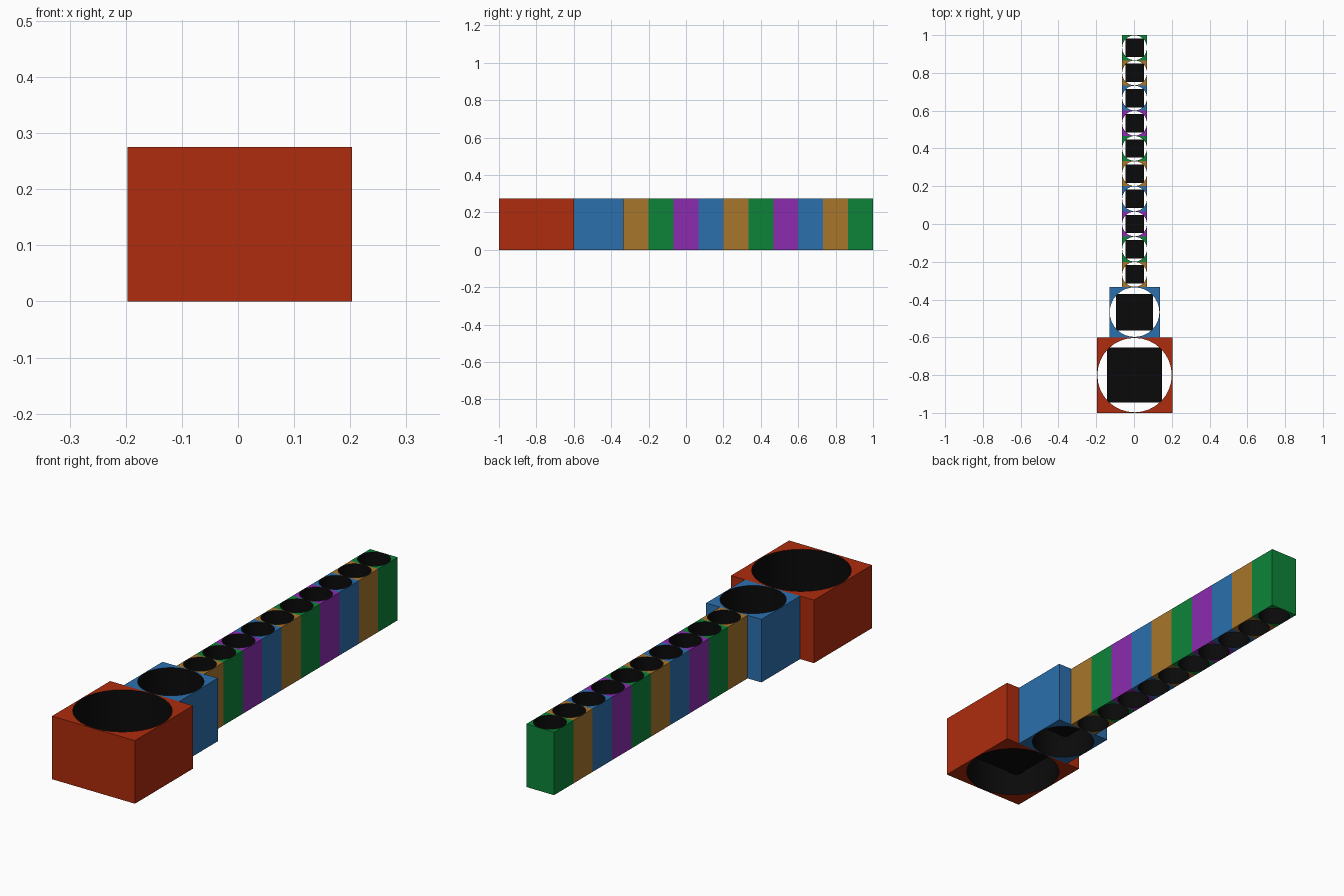
import bpy, bmesh, math

if "Cube" in bpy.data.objects:
    bpy.data.objects.remove(bpy.data.objects["Cube"])

HEIGHT = 0.275
SEGMENTS = 32      # multiple of 8 so the square corners are hit exactly
CENTRE_X = 0.003
PLATE_Z = 0.10


def material(name, rgb):
    mat = bpy.data.materials.new(name)
    mat.diffuse_color = (*rgb, 1)
    mat.use_nodes = True
    mat.node_tree.nodes["Principled BSDF"].inputs["Base Color"].default_value = mat.diffuse_color
    return mat


BLACK = material("black", (0.003, 0.003, 0.003))
RED = material("red", (0.42, 0.025, 0.004))
BLUE = material("blue", (0.025, 0.16, 0.42))
BROWN = material("brown", (0.39, 0.18, 0.025))
GREEN = material("green", (0.004, 0.23, 0.04))
PURPLE = material("purple", (0.26, 0.024, 0.43))


def finish(bm, name, location, mats):
    mesh = bpy.data.meshes.new(name)
    bmesh.ops.recalc_face_normals(bm, faces=bm.faces)
    bm.to_mesh(mesh)
    bm.free()
    obj = bpy.data.objects.new(name, mesh)
    obj.location = location
    for m in mats:
        mesh.materials.append(m)
    bpy.context.collection.objects.link(obj)
    return obj


# Square block with a round through-hole lined in black
def block(name, size, y, mat):
    bm = bmesh.new()
    half, radius = size / 2, size / 2 * 0.985
    rings = []
    for r_outer, z in ((True, 0), (True, HEIGHT), (False, HEIGHT), (False, 0)):
        ring = []
        for i in range(SEGMENTS):
            a = 2 * math.pi * i / SEGMENTS
            c, s = math.cos(a), math.sin(a)
            r = half / max(abs(c), abs(s)) if r_outer else radius
            ring.append(bm.verts.new((r * c, r * s, z)))
        rings.append(ring)
    for k in range(4):
        lower, upper = rings[k], rings[(k + 1) % 4]
        for i in range(SEGMENTS):
            j = (i + 1) % SEGMENTS
            face = bm.faces.new((lower[i], lower[j], upper[j], upper[i]))
            face.material_index = 1 if k == 2 else 0
            face.smooth = k == 2
    obj = finish(bm, name, (CENTRE_X, y, 0), (mat, BLACK))
    for edge in obj.data.edges:
        faces_z = [obj.data.vertices[v].co.z for v in edge.vertices]
        edge.use_edge_sharp = abs(faces_z[0] - faces_z[1]) < 1e-5


# Square black plate held across the hole
def plate(name, size, y):
    bm = bmesh.new()
    bmesh.ops.create_grid(bm, x_segments=1, y_segments=1, size=size * 0.365)
    finish(bm, name, (CENTRE_X, y, PLATE_Z), (BLACK,))


# Row of blocks: one large, one medium, ten small
small = 2 / 15
row = [("large", 0.4, RED), ("medium", 2 * small, BLUE)]
cycle = (BROWN, GREEN, PURPLE, BLUE)
row += [(f"small_{i + 1}", small, cycle[i % 4]) for i in range(10)]

y = -1.0
for label, size, mat in row:
    block(label + "_block", size, y + size / 2, mat)
    plate(label + "_plate", size, y + size / 2)
    y += size
